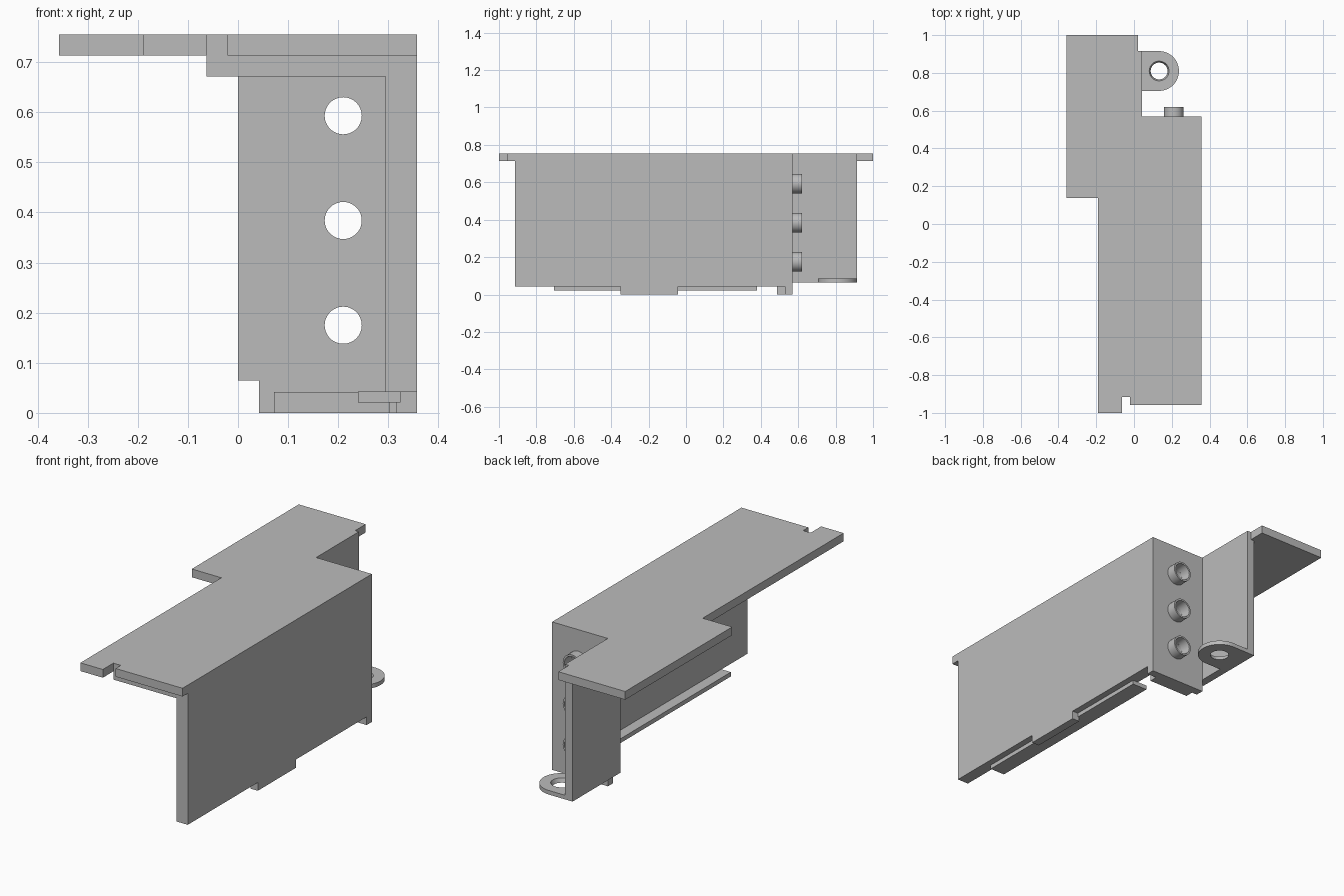
import bpy, bmesh, math
from mathutils import Matrix, Vector

cube = bpy.data.objects.get("Cube")
if cube:
    bpy.data.objects.remove(cube, do_unlink=True)

grey = bpy.data.materials.new("plain grey")
grey.use_nodes = True
colour = (0.5, 0.5, 0.5, 1)
grey.diffuse_color = colour
grey.node_tree.nodes["Principled BSDF"].inputs["Base Color"].default_value = colour


def finish(name, bm):
    bmesh.ops.recalc_face_normals(bm, faces=bm.faces)
    mesh = bpy.data.meshes.new(name)
    bm.to_mesh(mesh)
    bm.free()
    obj = bpy.data.objects.new(name, mesh)
    mesh.materials.append(grey)
    bpy.context.collection.objects.link(obj)
    return obj


def prism(name, points, axis, low, high):
    """Extrude a closed profile along z, or along y when it is an xz profile."""
    def place(p, d):
        return (p[0], p[1], d) if axis == "z" else (p[0], d, p[1])
    bm = bmesh.new()
    face = bm.faces.new([bm.verts.new(place(p, low)) for p in points])
    result = bmesh.ops.extrude_face_region(bm, geom=[face])
    moved = [v for v in result["geom"] if isinstance(v, bmesh.types.BMVert)]
    bmesh.ops.translate(bm, verts=moved, vec=Vector(place((0, 0), high - low)))
    return finish(name, bm)


def box(name, x0, x1, y0, y1, z0, z1):
    return prism(name, [(x0, y0), (x1, y0), (x1, y1), (x0, y1)], "z", z0, z1)


def cylinder(name, centre, r_low, r_high, depth, axis="z"):
    bm = bmesh.new()
    turn = Matrix.Rotation(-math.pi / 2, 4, "X") if axis == "y" else Matrix()
    bmesh.ops.create_cone(bm, cap_ends=True, segments=48, radius1=r_low,
                          radius2=r_high, depth=depth,
                          matrix=Matrix.Translation(centre) @ turn)
    return finish(name, bm)


def cut(obj, cutters):
    """Bore the cutters out of a part, then discard them."""
    for cutter in cutters:
        cutter.hide_render = True
        mod = obj.modifiers.new("bore", "BOOLEAN")
        mod.operation, mod.solver, mod.object = "DIFFERENCE", "EXACT", cutter
    bpy.context.view_layer.update()
    graph = bpy.context.evaluated_depsgraph_get()
    mesh = bpy.data.meshes.new_from_object(obj.evaluated_get(graph))
    obj.modifiers.clear()
    obj.data = mesh
    for cutter in cutters:
        bpy.data.objects.remove(cutter, do_unlink=True)


def smooth(obj):
    bpy.ops.object.select_all(action="DESELECT")
    obj.select_set(True)
    bpy.context.view_layer.objects.active = obj
    bpy.ops.object.shade_smooth_by_angle(angle=math.radians(30))


T = 0.042            # sheet thickness
RIGHT, TOP = 0.357, 0.755
UNDER = TOP - T      # underside of the top plate
BACK, FRONT = 0.57, -0.915

# Stepped top plate with the front notch
prism("top_plate", [
    (-0.19, -1), (-0.063, -1), (-0.063, FRONT), (-0.021, FRONT),
    (-0.021, -0.957), (RIGHT, -0.957), (RIGHT, BACK), (T, BACK),
    (T, -FRONT), (0.021, -FRONT), (0.021, 1), (-RIGHT, 1),
    (-RIGHT, 0.137), (-0.19, 0.137)], "z", UNDER, TOP)

# Reinforcing layer and long side wall
box("under_layer", -0.063, 0.294, FRONT, BACK - T, UNDER - T, UNDER)
box("side_wall", 0.294, RIGHT, FRONT, BACK - T, T, UNDER)
box("side_wall_tab", 0.315, RIGHT, -0.35, -0.042, 0, T)
box("bottom_flange", 0.24, 0.324, -0.705, 0.38, 0.021, T + 0.001)

# Cross wall, foot and rear wall
cross_wall = prism("cross_wall", [
    (0, 0.065), (T, 0.065), (T, 0), (RIGHT, 0), (RIGHT, UNDER), (0, UNDER)],
    "y", BACK - T, BACK)
box("cross_wall_foot", 0.072, 0.302, BACK - 2 * T, BACK - T, 0, T)
box("rear_wall", 0, T, BACK, -FRONT, 0.065, UNDER)

# Three hollow bosses on the cross wall
heights = [0.175, 0.384, 0.593]
cut(cross_wall, [cylinder("bore", (0.21, BACK - T / 2, z), 0.037, 0.037, 0.1, "y")
                 for z in heights])
smooth(cross_wall)
for i, z in enumerate(heights):
    boss = cylinder("boss_%d" % (i + 1), (0.21, BACK + 0.025, z), 0.052, 0.052, 0.05, "y")
    cut(boss, [cylinder("bore", (0.21, BACK + 0.025, z), 0.036, 0.044, 0.07, "y")])
    smooth(boss)

# Rounded mounting ear
cx, cy, r = 0.133, 0.81, 0.105
arc = [(cx + r * math.cos(a), cy + r * math.sin(a))
       for a in (math.pi * (i / 32 - 0.5) for i in range(33))]
ear = prism("mounting_ear", [(T, cy - r)] + arc + [(T, cy + r)], "z", 0.065, 0.086)
cut(ear, [cylinder("bore", (cx, cy, 0.0755), 0.042, 0.055, 0.035)])
smooth(ear)
